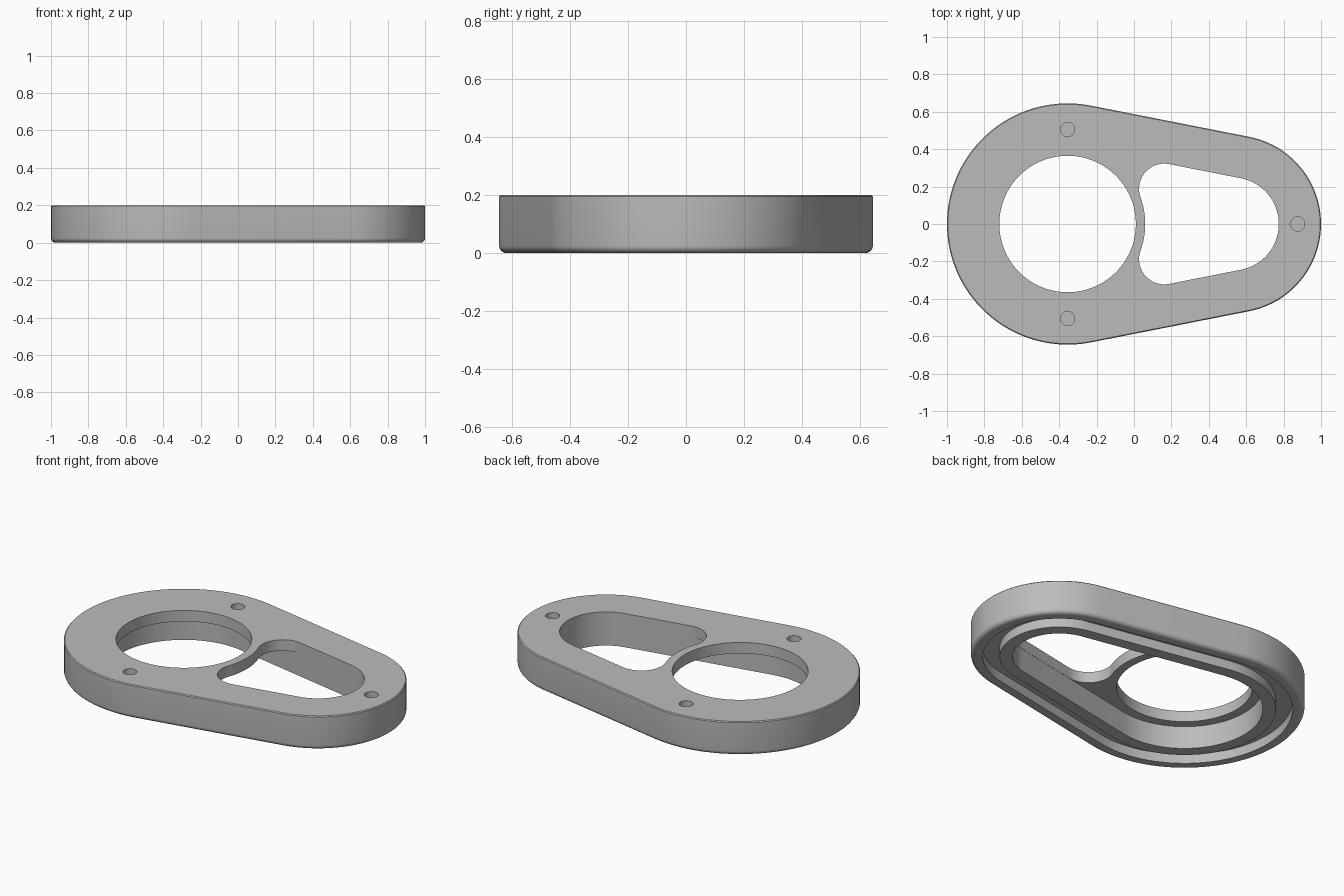
import bpy, bmesh
from math import sin, cos, acos, atan2, sqrt, pi

if "Cube" in bpy.data.objects:
    bpy.data.objects.remove(bpy.data.objects["Cube"])

# Main dimensions: two end circles joined by tangents
BIG_X, BIG_R = -0.355, 0.645
SMALL_X, SMALL_R = 0.525, 0.475
HEIGHT, FLOOR = 0.2, 0.135
WALL = 0.225
PHI = acos((BIG_R - SMALL_R) / (SMALL_X - BIG_X))

grey = bpy.data.materials.new("plain grey")
grey.use_nodes = True
colour = (0.5, 0.5, 0.5, 1)
grey.diffuse_color = colour
grey.node_tree.nodes["Principled BSDF"].inputs["Base Color"].default_value = colour


def arc(cx, cy, r, a, b, n):
    return [(cx + r * cos(a + (b - a) * i / n), cy + r * sin(a + (b - a) * i / n))
            for i in range(n + 1)]


def egg(inset):
    """Outline of the body, moved inward by inset."""
    return (arc(SMALL_X, 0, SMALL_R - inset, -PHI, PHI, 48)
            + arc(BIG_X, 0, BIG_R - inset, PHI, 2 * pi - PHI, 64))


def loft(name, rings):
    """Skin a list of (outline, z) rings and cap both ends."""
    bm = bmesh.new()
    loops = [[bm.verts.new((x, y, z)) for x, y in pts] for pts, z in rings]
    count = len(loops[0])
    for a, b in zip(loops, loops[1:]):
        for i in range(count):
            j = (i + 1) % count
            bm.faces.new((a[i], a[j], b[j], b[i]))
    bm.faces.new(loops[0])
    bm.faces.new(loops[-1])
    bmesh.ops.recalc_face_normals(bm, faces=bm.faces)
    mesh = bpy.data.meshes.new(name)
    bm.to_mesh(mesh)
    bm.free()
    mesh.materials.append(grey)
    obj = bpy.data.objects.new(name, mesh)
    bpy.context.collection.objects.link(obj)
    return obj


def cut(body, outline, z0, z1):
    cutter = loft("cutter", [(outline, z0), (outline, z1)])
    cutter.hide_render = True
    mod = body.modifiers.new("cut", "BOOLEAN")
    mod.operation, mod.solver, mod.object = "DIFFERENCE", "EXACT", cutter
    bpy.context.view_layer.objects.active = body
    bpy.ops.object.modifier_apply(modifier=mod.name)
    bpy.data.objects.remove(cutter)


# Body section: outer wall, rounded foot, gasket groove, ridge, pocket
R = 0.025
section = [(0.005, HEIGHT), (0, HEIGHT - 0.005)]
section += [(R - R * cos(k * pi / 12), R - R * sin(k * pi / 12)) for k in range(7)]
section += [(0.065, 0), (0.065, 0.055), (0.155, 0.055), (0.155, 0), (WALL, 0), (WALL, FLOOR)]
body = loft("cover_plate", [(egg(inset), z) for inset, z in section])

# Large round opening
cut(body, arc(BIG_X, 0, 0.365, 0, 2 * pi, 96)[:-1], 0.05, 0.3)

# Window: follows the pocket wall, with a curved bridge and rounded corners
inset, corner, bridge = WALL + 0.001, 0.135, 0.415
near = BIG_R - inset - corner
along = sqrt((bridge + corner) ** 2 - near ** 2)
fx = BIG_X + near * cos(PHI) + along * sin(PHI)
fy = near * sin(PHI) - along * cos(PHI)
turn = atan2(fy, fx - BIG_X)
half = (arc(SMALL_X, 0, SMALL_R - inset, 0, PHI, 24)
        + arc(fx, fy, corner, PHI, pi + turn, 24)
        + arc(BIG_X, 0, bridge, turn, 0, 12)[1:])
window = half + [(x, -y) for x, y in reversed(half[1:-1])]
cut(body, window, 0.05, 0.3)

# Blind screw holes
for x, y in ((BIG_X, 0.505), (BIG_X, -0.505), (0.875, 0)):
    cut(body, arc(x, y, 0.038, 0, 2 * pi, 32)[:-1], 0.11, 0.3)

bpy.ops.object.select_all(action="DESELECT")
body.select_set(True)
bpy.context.view_layer.objects.active = body
bpy.ops.object.shade_smooth_by_angle(angle=pi / 6)
